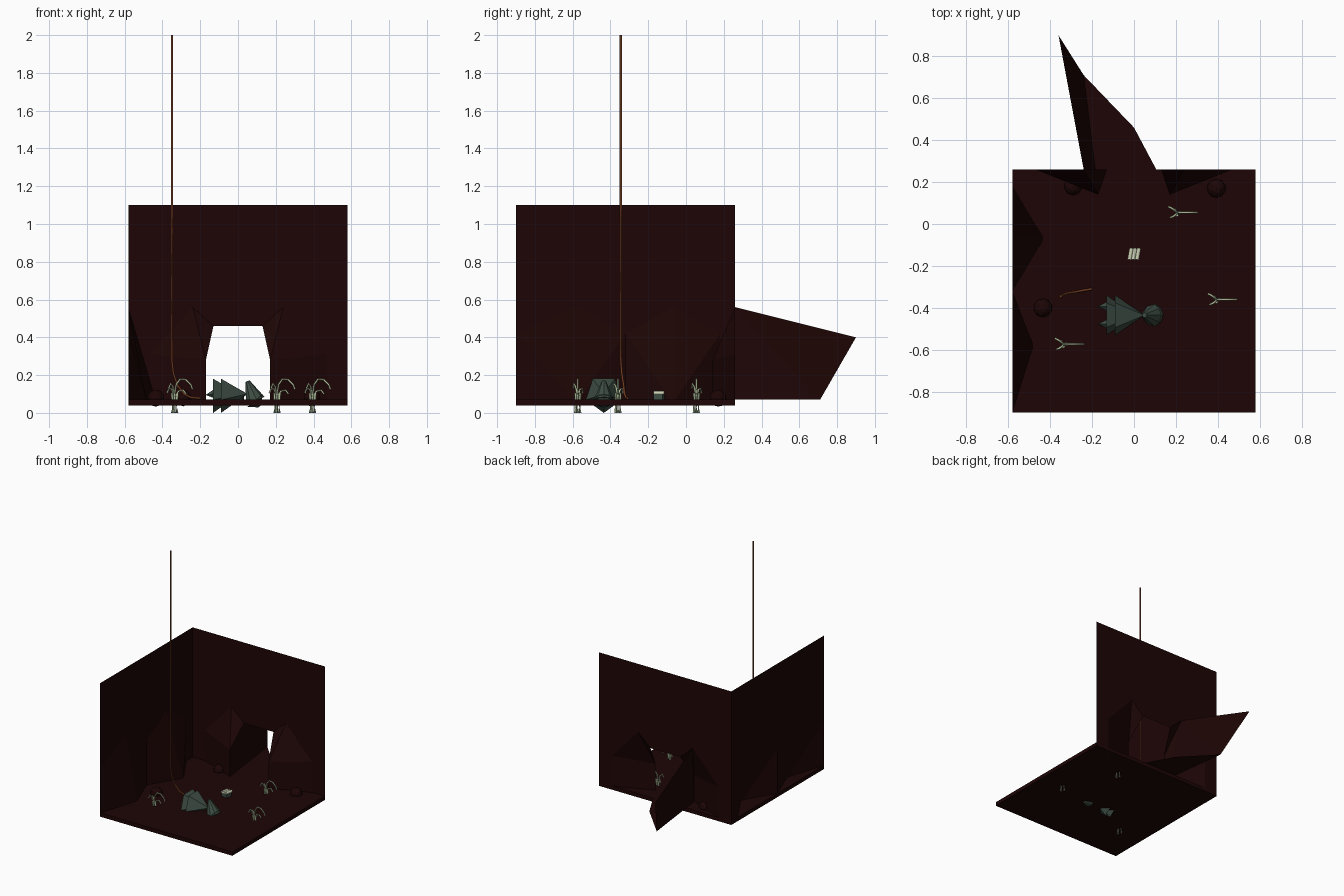
import bpy, bmesh, math
from mathutils import Vector, Matrix

if "Cube" in bpy.data.objects:
    bpy.data.objects.remove(bpy.data.objects["Cube"])


def material(name, rgb):
    m = bpy.data.materials.new(name)
    m.diffuse_color = (*rgb, 1)
    m.use_nodes = True
    m.node_tree.nodes["Principled BSDF"].inputs["Base Color"].default_value = m.diffuse_color
    return m


ROCK = material("dark red rock", (0.0125, 0.0015, 0.0015))
GREEN = material("grey green", (0.047, 0.074, 0.057))
ROPE = material("rope brown", (0.17, 0.045, 0.015))
PALE = material("pale stalk", (0.45, 0.54, 0.34))
CREAM = material("cream", (0.62, 0.65, 0.46))


def add(name, bm, mat):
    me = bpy.data.meshes.new(name)
    bm.to_mesh(me)
    bm.free()
    me.materials.append(mat)
    ob = bpy.data.objects.new(name, me)
    bpy.context.collection.objects.link(ob)
    return ob


def sheet(name, polys, mat=ROCK):
    bm = bmesh.new()
    for p in polys:
        bm.faces.new([bm.verts.new(v) for v in p])
    bmesh.ops.remove_doubles(bm, verts=bm.verts, dist=1e-4)
    return add(name, bm, mat)


def box(name, lo, hi, mat, turn=0):
    lo, hi = Vector(lo), Vector(hi)
    bm = bmesh.new()
    bmesh.ops.create_cube(bm, size=1, matrix=Matrix.Translation((lo + hi) / 2)
                          @ Matrix.Rotation(turn, 4, 'Z')
                          @ Matrix.Diagonal((*(hi - lo), 1)))
    return add(name, bm, mat)


def cone(name, a, b, r1, r2, n, mat, spin=0):
    a, b = Vector(a), Vector(b)
    d = b - a
    rot = d.to_track_quat('Z', 'Y').to_matrix().to_4x4()
    bm = bmesh.new()
    bmesh.ops.create_cone(bm, cap_ends=True, segments=n, radius1=r1, radius2=r2, depth=d.length,
                          matrix=Matrix.Translation((a + b) / 2) @ rot @ Matrix.Rotation(spin, 4, 'Z'))
    return add(name, bm, mat)


def tube(name, pts, r, mat, sides=14):
    # sweep a ring of points along a path, smooth sides
    pts = [Vector(p) for p in pts]
    bm = bmesh.new()
    rings = []
    for i, p in enumerate(pts):
        t = pts[min(i + 1, len(pts) - 1)] - pts[max(i - 1, 0)]
        q = t.to_track_quat('Z', 'Y')
        rings.append([bm.verts.new(p + q @ Vector((r * math.cos(k * math.tau / sides),
                                                   r * math.sin(k * math.tau / sides), 0)))
                      for k in range(sides)])
    for a, b in zip(rings, rings[1:]):
        for k in range(sides):
            j = (k + 1) % sides
            bm.faces.new((a[k], a[j], b[j], b[k])).smooth = True
    bm.faces.new(rings[0][::-1])
    bm.faces.new(rings[-1])
    return add(name, bm, mat)


# cave floor
box("cave_floor", (-0.58, -0.9, 0.04), (0.58, 0.26, 0.07), ROCK)

# back wall: flat sheet around the mouth, with a rock bulge on each side
Y = 0.26
polys = [[(-0.24, Y, 0.56), (0.24, Y, 0.56), (0.13, Y, 0.46), (-0.13, Y, 0.46)],
         [(-0.58, Y, 0.56), (0.58, Y, 0.56), (0.58, Y, 1.1), (-0.58, Y, 1.1)]]
for s in (-1, 1):
    out_b, out_t = (s * 0.47, Y, 0.04), (s * 0.47, Y, 0.31)
    front_b, front_t = (s * 0.17, 0.14, 0.04), (s * 0.17, 0.14, 0.28)
    top, lintel = (s * 0.24, Y, 0.56), (s * 0.13, Y, 0.46)
    polys += [[out_b, front_b, front_t, out_t], [out_t, front_t, top], [top, front_t, lintel],
              [(s * 0.58, Y, 0.04), out_b, out_t, (s * 0.58, Y, 0.31)],
              [(s * 0.58, Y, 0.31), out_t, top, (s * 0.58, Y, 0.56)]]
sheet("back_wall", polys)

# left wall with two wedge-shaped bulges
X = -0.58
polys = [[(X, -0.9, 0.56), (X, Y, 0.56), (X, Y, 1.1), (X, -0.9, 1.1)],
         [(X, 0.18, 0.04), (X, Y, 0.04), (X, Y, 0.56), (X, 0.18, 0.56)]]
for y0, ym, y1, depth in ((-0.32, -0.07, 0.18, 0.15), (-0.9, -0.58, -0.32, 0.10)):
    nose, crest = (X + depth, ym, 0.05), (X, ym, 0.56)
    for ye in (y0, y1):
        polys += [[(X, ye, 0.04), nose, (X, ye, 0.42)],
                  [(X, ye, 0.42), nose, crest],
                  [(X, ye, 0.42), crest, (X, ye, 0.56)]]
sheet("left_wall", polys)

# open passage behind the mouth: floor and one leaning side
end, tip = (-0.24, 0.71, 0.07), (-0.36, 0.9, 0.40)
sheet("passage_floor", [[(-0.17, 0.14, 0.07), (0.17, 0.14, 0.07), (0.0, 0.46, 0.07), end]])
sheet("passage_side", [[(-0.17, 0.14, 0.07), end, (-0.24, Y, 0.56)], [end, tip, (-0.24, Y, 0.56)],
                       [(-0.17, 0.14, 0.07), (-0.17, 0.14, 0.28), (-0.24, Y, 0.56)]])

# boulders
for i, (x, y, r) in enumerate(((-0.435, -0.40, 0.045), (0.393, 0.17, 0.045), (-0.29, 0.18, 0.043))):
    bm = bmesh.new()
    bmesh.ops.create_icosphere(bm, subdivisions=2, radius=r, matrix=Matrix.Translation((x, y, 0.078)))
    add(f"boulder_{i}", bm, ROCK)

# hanging rope
tube("rope", [(-0.35, -0.345, 2.0), (-0.35, -0.345, 1.1), (-0.35, -0.345, 0.28), (-0.342, -0.34, 0.21),
              (-0.32, -0.33, 0.145), (-0.285, -0.325, 0.10), (-0.25, -0.318, 0.082),
              (-0.2, -0.31, 0.077)], 0.006, ROPE)

# lying figure: five-sided cone body, back plate, two feet, faceted head
CY = -0.435
cone("body", (-0.09, CY, 0.1), (0.045, CY, 0.1), 0.1, 0.004, 5, GREEN, math.pi)
cone("body_base", (-0.132, CY, 0.1), (-0.09, CY, 0.1), 0.1, 0.07, 5, GREEN, math.pi)
for s in (-1, 1):
    cone(f"foot_{s}", (-0.125, CY + s * 0.042, 0.1), (-0.172, CY + s * 0.042, 0.095), 0.024, 0, 4, GREEN)
cone("head_cone", (0.09, CY, 0.065), (0.05, CY, 0.168), 0.054, 0.012, 9, GREEN)
cone("head_chin", (0.09, CY, 0.065), (0.115, CY, 0.035), 0.054, 0.01, 9, GREEN)

# small bound bundle
box("bundle_base", (-0.026, -0.168, 0.07), (0.026, -0.118, 0.1), GREEN, -0.2)
for k in range(3):
    x = -0.018 + k * 0.018
    tube(f"bundle_stick_{k}", [(x - 0.004, -0.17, 0.106), (x + 0.006, -0.115, 0.106)], 0.0095, CREAM)

# drooping plants: upright stalks and arching blades
STALKS = [(-0.012, 0.012), (0.012, 0.0), (-0.002, -0.012)]
BLADES = [[(0, 0, 0.1), (0.008, 0, 0.15), (0.028, 0, 0.178), (0.058, 0, 0.176), (0.085, 0, 0.15), (0.094, 0, 0.125)],
          [(0, 0, 0.08), (0.02, 0, 0.115), (0.045, 0, 0.12), (0.06, 0, 0.1)],
          [(0, 0, 0.08), (-0.015, 0.012, 0.125), (-0.03, 0.022, 0.13), (-0.04, 0.026, 0.105)],
          [(0, 0, 0.08), (-0.01, -0.012, 0.14), (-0.022, -0.02, 0.155), (-0.032, -0.024, 0.13)]]
for i, (px, py) in enumerate(((-0.335, -0.573), (0.395, -0.36), (0.207, 0.055))):
    for j, (dx, dy) in enumerate(STALKS):
        tube(f"plant_{i}_stalk_{j}", [(px + dx, py + dy, 0.0), (px + dx * 0.8, py + dy * 0.8, 0.06),
                                      (px + dx * 1.1, py + dy, 0.105)], 0.0075, PALE)
    for j, b in enumerate(BLADES):
        tube(f"plant_{i}_blade_{j}", [(px + x, py + y, z) for x, y, z in b], 0.005, PALE)
